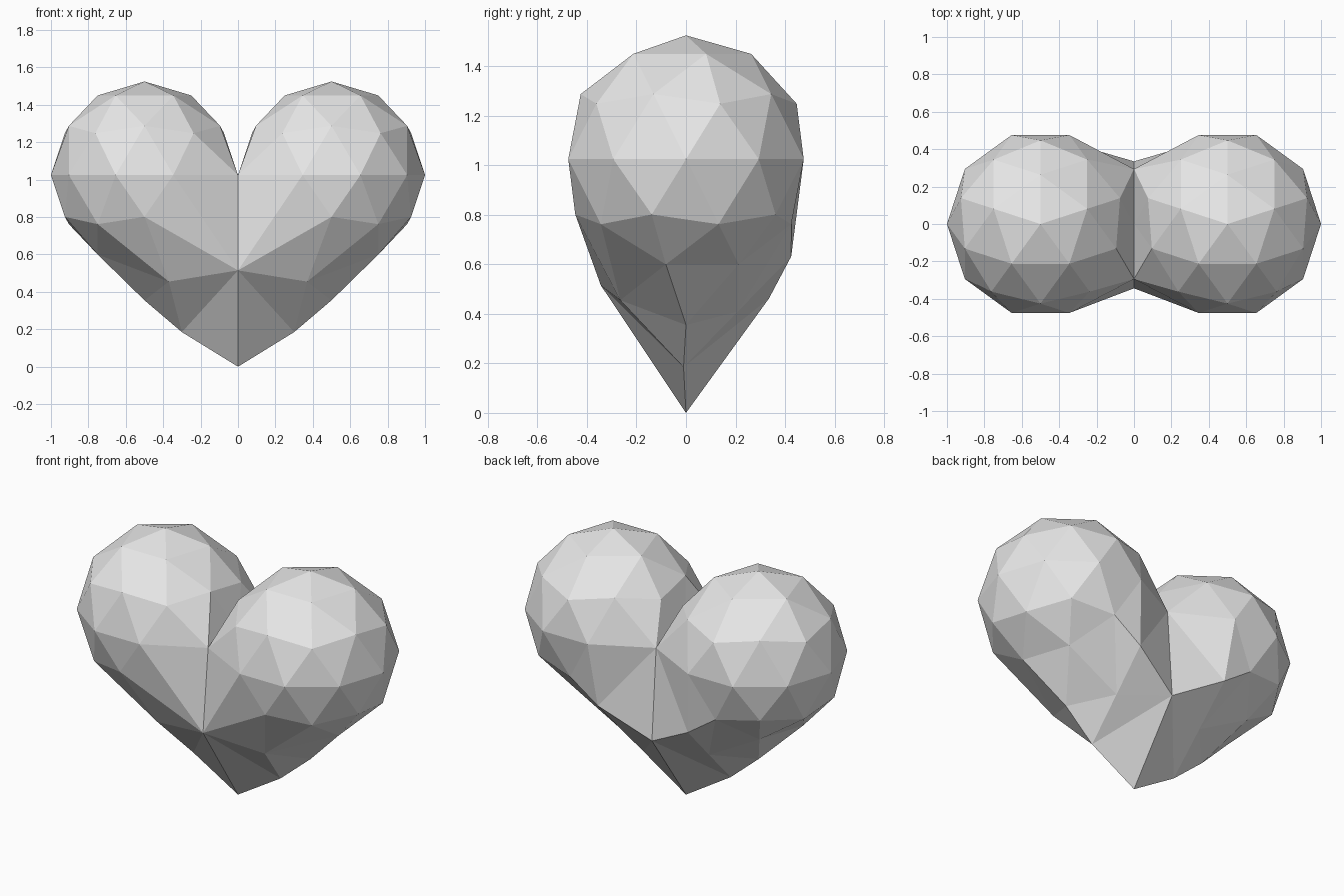
import bpy
import bmesh
from math import cos, sin, radians
from mathutils import Matrix, Vector

cube = bpy.data.objects.get("Cube")
if cube:
    bpy.data.objects.remove(cube, do_unlink=True)

# Single grey material
grey = bpy.data.materials.new("plain grey")
grey.use_nodes = True
colour = (0.8, 0.8, 0.8, 1.0)
grey.diffuse_color = colour
grey.node_tree.nodes["Principled BSDF"].inputs["Base Color"].default_value = colour

# One lobe: a faceted ball
RADIUS = 0.5
CENTRE = Vector((0.5, 0, 1.025))
bm = bmesh.new()
bmesh.ops.create_icosphere(bm, subdivisions=2, radius=RADIUS,
                           matrix=Matrix.Translation(CENTRE) @ Matrix.Rotation(radians(90), 4, "Z"))


def ball_vertex(angle, height):
    """Vertex of the ball at a compass angle and a relative height."""
    ring = (1 - height * height) ** 0.5
    a = radians(angle)
    spot = CENTRE + RADIUS * Vector((ring * cos(a), ring * sin(a), height))
    return min(bm.verts, key=lambda v: (v.co - spot).length)


EQUATOR, RING_A, RING_B, RING_C = 0, -0.447, -0.526, -0.851

# Pull the lower inner corners down to the tip and in to the centre crease
pulls = [
    (216, EQUATOR, (0, -0.294, 1.025)),    # front top of crease
    (144, EQUATOR, (0, 0.294, 1.025)),     # back top of crease
    (180, EQUATOR, (0, 0, 1.025)),         # bottom of notch
    (234, RING_B, (0, -0.344, 0.515)),     # front bottom of crease
    (162, RING_B, (0, 0.335, 0.462)),      # back bottom of crease
    (198, RING_A, (0, 0, 0)),              # tip
    (126, RING_A, (0.31, 0.425, 0.632)),   # back cheek
    (198, RING_C, (0.3, -0.01, 0.185)),    # lower edge
    (270, RING_C, (0.37, -0.265, 0.455)),  # front lower cheek
    (126, RING_C, (0.305, 0.21, 0.41)),    # back lower cheek
    (0, -1, (0.5, 0, 0.355)),              # underside
]
moves = [(ball_vertex(angle, height), target) for angle, height, target in pulls]
for vert, target in moves:
    vert.co = target

# Drop the inner wall where the lobes join
inner = [f for f in bm.faces if all(abs(v.co.x) < 0.001 for v in f.verts)]
bmesh.ops.delete(bm, geom=inner, context="FACES")

mesh = bpy.data.meshes.new("heart")
bm.to_mesh(mesh)
bm.free()
mesh.materials.append(grey)
heart = bpy.data.objects.new("heart", mesh)
bpy.context.collection.objects.link(heart)

# Mirror to make the other lobe
mirror = heart.modifiers.new("other_lobe", "MIRROR")
mirror.use_axis[0] = True
mirror.use_clip = True
mirror.merge_threshold = 0.001
